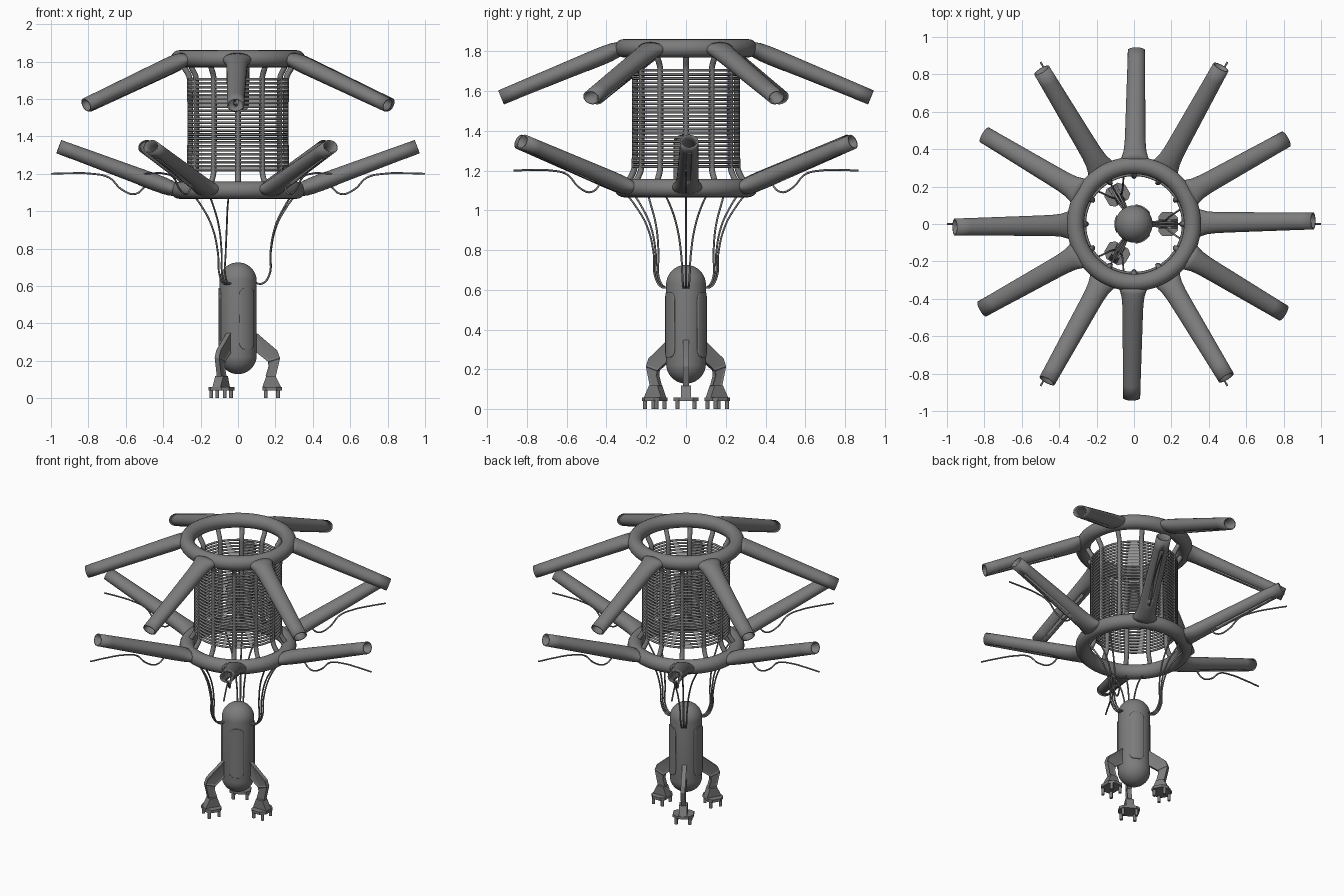
import bpy, bmesh
from math import sin, cos, pi, radians, sqrt
from mathutils import Vector, Matrix

if "Cube" in bpy.data.objects:
    bpy.data.objects.remove(bpy.data.objects["Cube"])

# one dark grey finish for everything
grey = bpy.data.materials.new("dark_grey")
grey.diffuse_color = (0.2, 0.2, 0.2, 1)
grey.use_nodes = True
grey.node_tree.nodes["Principled BSDF"].inputs["Base Color"].default_value = grey.diffuse_color


def shade(ob, angle):
    bpy.ops.object.select_all(action='DESELECT')
    ob.select_set(True)
    bpy.context.view_layer.objects.active = ob
    if ob.type == 'CURVE':
        bpy.ops.object.convert(target='MESH')
        ob = bpy.context.view_layer.objects.active
    ob.data.materials.append(grey)
    bpy.ops.object.shade_smooth_by_angle(angle=radians(angle))


def finish(bm, name, angle=35, solid=0.0, offset=-1):
    bmesh.ops.recalc_face_normals(bm, faces=bm.faces)
    me = bpy.data.meshes.new(name)
    bm.to_mesh(me)
    bm.free()
    ob = bpy.data.objects.new(name, me)
    bpy.context.collection.objects.link(ob)
    shade(ob, angle)
    if solid:
        mod = ob.modifiers.new("wall", 'SOLIDIFY')
        mod.thickness, mod.offset = solid, offset
    return ob


def polar(r, deg, z):
    return Vector((r * cos(radians(deg)), r * sin(radians(deg)), z))


def torus(bm, R, r, z, n, m):
    rings = [[bm.verts.new(polar(R + r * cos(2 * pi * j / m), 360 * i / n, z + r * sin(2 * pi * j / m)))
              for j in range(m)] for i in range(n)]
    for i in range(n):
        for j in range(m):
            a, b = rings[i], rings[(i + 1) % n]
            bm.faces.new((a[j], b[j], b[(j + 1) % m], a[(j + 1) % m]))


def tubes(name, paths, radius):
    cu = bpy.data.curves.new(name, 'CURVE')
    cu.dimensions = '3D'
    cu.bevel_depth, cu.bevel_resolution, cu.resolution_u = radius, 2, 6
    cu.use_fill_caps = True
    for path in paths:
        sp = cu.splines.new('BEZIER')
        sp.bezier_points.add(len(path) - 1)
        for bp, p in zip(sp.bezier_points, path):
            bp.co = p
            bp.handle_left_type = bp.handle_right_type = 'AUTO'
    ob = bpy.data.objects.new(name, cu)
    bpy.context.collection.objects.link(ob)
    shade(ob, 50)


def prism(bm, pts, vec, inset=0.0):
    a = [bm.verts.new(p) for p in pts]
    b = [bm.verts.new(Vector(p) + Vector(vec)) for p in pts]
    caps = [bm.faces.new(a[::-1]), bm.faces.new(b)]
    n = len(pts)
    for i in range(n):
        bm.faces.new((a[i], a[(i + 1) % n], b[(i + 1) % n], b[i]))
    if inset:
        bmesh.ops.recalc_face_normals(bm, faces=bm.faces)
        bmesh.ops.inset_individual(bm, faces=caps, thickness=inset, depth=-0.004)


# hollow arm with a slot along its underside
def arm(name, deg, z0, z1, r1):
    bm = bmesh.new()
    start, end = Vector((0.33, 0, z0)), Vector((r1, 0, z1))
    d = (end - start).normalized()
    up = Vector((-d.z, 0, d.x))
    n, rows = 24, []
    for t, w, h in ((0, .084, .034), (.05, .07, .041), (.1, .061, .044), (.18, .056, .045),
                    (.3, .054, .044), (.88, .047, .039), (1, .046, .038)):
        c = start.lerp(end, t)
        rows.append([bm.verts.new(c + Vector((0, w * cos(2 * pi * k / n), 0)) + up * h * sin(2 * pi * k / n))
                     for k in range(n)])
    for i in range(len(rows) - 1):
        for k in range(n):
            if i == 4 and k in (17, 18):
                continue
            bm.faces.new((rows[i][k], rows[i][(k + 1) % n], rows[i + 1][(k + 1) % n], rows[i + 1][k]))
    bm.transform(Matrix.Rotation(radians(deg), 4, 'Z'))
    finish(bm, name, 45, 0.008)


# main rings and their arms
for name, z in (("upper_ring", 1.815), ("lower_ring", 1.112)):
    bm = bmesh.new()
    torus(bm, 0.313, 0.046, z, 72, 20)
    finish(bm, name, 60)
for i in range(6):
    arm(f"upper_arm_{i}", 29.2 + 60 * i, 1.815, 1.568, 0.93)
    arm(f"lower_arm_{i}", 1 + 60 * i, 1.112, 1.345, 0.958)

# cage: upright rods and stacked hoops
rod = [(.3, 1.8), (.285, 1.765), (.261, 1.72), (.258, 1.68), (.258, 1.25), (.261, 1.205), (.3, 1.13)]
tubes("cage_rods", [[polar(r, 30 * i, z) for r, z in rod] for i in range(12)], 0.015)
bm = bmesh.new()
for i in range(24):
    torus(bm, 0.263, 0.007, 1.22 + 0.485 * i / 23, 60, 8)
finish(bm, "cage_hoops", 60)

# loose wavy wires under the lower arms
wave = [(.3, 1.1), (.35, 1.13), (.42, 1.185), (.48, 1.15), (.55, 1.092), (.62, 1.115),
        (.69, 1.18), (.78, 1.2), (.9, 1.203), (1, 1.2)]
tubes("loose_wires", [[polar(r, 60 * i, z) for r, z in wave] for i in range(6)], 0.005)

# suspension cables, three per leg direction
hang = [(.09, .617, 6), (.13, .613, 6), (.168, .66, 6), (.175, .78, 8), (.205, .92, 13), (.265, 1.03, 18), (.31, 1.09, 21)]
tubes("suspension_cables", [[polar(r, 120 * i + s * a, z) for r, z, a in hang]
                            for i in range(3) for s in (-1, 0, 1)], 0.005)

# capsule body
bm = bmesh.new()
bmesh.ops.create_uvsphere(bm, u_segments=48, v_segments=25, radius=0.1)
for v in bm.verts:
    v.co.z += 0.626 if v.co.z > 0 else 0.229
finish(bm, "capsule_body", 60)

# raised rounded panels between the legs
for i in range(3):
    bm = bmesh.new()
    z0, z1, hw, cr, rows = 0.26, 0.59, 0.045, 0.035, []
    zs = [z0 + cr * (1 - cos(pi / 2 * k / 6)) for k in range(7)]
    zs += [z0 + z1 - z for z in zs[::-1]]
    for z in zs:
        e = max(0, cr - min(z - z0, z1 - z))
        w = hw - cr + sqrt(max(0, cr * cr - e * e))
        rows.append([bm.verts.new(polar(0.1, 60 + 120 * i + (w * (k / 6 - 1) / 0.1) * 180 / pi, z))
                     for k in range(13)])
    for a, b in zip(rows, rows[1:]):
        for k in range(12):
            bm.faces.new((a[k], a[k + 1], b[k + 1], b[k]))
    finish(bm, f"body_panel_{i}", 35, 0.01, 0)

# three legs, each with two links, an ankle, a foot plate and pegs
thigh = [(.085, .355), (.105, .345), (.21, .255), (.225, .215), (.16, .195), (.085, .255)]
shin = [(.16, .195), (.225, .215), (.203, .12), (.195, .1), (.16, .1), (.148, .12), (.163, .17)]
ankle = [(.152, .12), (.2, .12), (.23, .06), (.13, .06)]
plate = [(.13, -.04), (.15, -.064), (.205, -.064), (.235, -.035), (.235, .035), (.205, .064), (.15, .064), (.13, .04)]
for i in range(3):
    rot = Matrix.Rotation(radians(120 * i), 4, 'Z')
    for name, prof, w, ins in (("thigh", thigh, .028, .012), ("shin", shin, .028, .01), ("ankle", ankle, .05, 0)):
        bm = bmesh.new()
        prism(bm, [(x, -w / 2, z) for x, z in prof], (0, w, 0), ins)
        bm.transform(rot)
        finish(bm, f"leg_{name}_{i}", 20)
    bm = bmesh.new()
    prism(bm, [(x, y, 0.042) for x, y in plate], (0, 0, 0.018))
    for x in (.148, .214):
        for y in (-.042, .042):
            bmesh.ops.create_cone(bm, cap_ends=True, segments=16, radius1=.01, radius2=.01, depth=.05,
                                  matrix=Matrix.Translation((x, y, .025)))
    bm.transform(rot)
    finish(bm, f"foot_{i}", 35)
